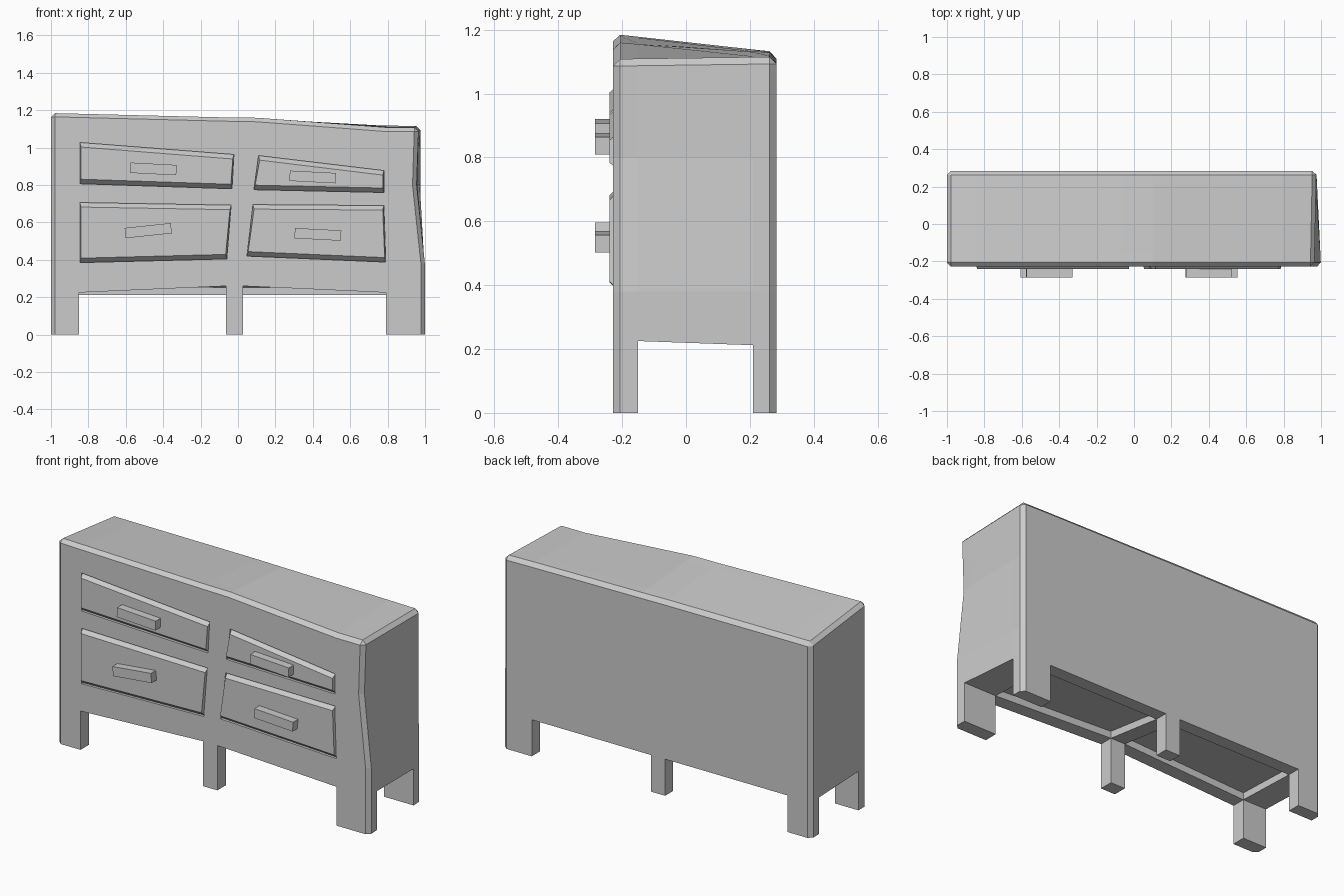
import bpy, bmesh
from math import radians
from mathutils import Matrix

if "Cube" in bpy.data.objects:
    bpy.data.objects.remove(bpy.data.objects["Cube"])


def finish(bm, name):
    bmesh.ops.recalc_face_normals(bm, faces=bm.faces)
    me = bpy.data.meshes.new(name)
    bm.to_mesh(me)
    bm.free()
    ob = bpy.data.objects.new(name, me)
    bpy.context.collection.objects.link(ob)
    return ob


# Cabinet lattice: columns (x), rows (y), rail / top heights per column
XS = [-1, -0.85, -0.065, 0.027, 0.79, 1.0]
YS = [-0.228, -0.15, 0.21, 0.284]
RAIL = [0.225, 0.225, 0.26, 0.26, 0.225, 0.225]
TOP_F = [1.187, 1.183, 1.163, 1.16, 1.108, 1.108]
TOP_B = [1.13, 1.13, 1.127, 1.125, 1.118, 1.115]
RIGHT = {-1: 1.0, 0: 1.0, 1: 1.0, 2: 0.955, 3: 0.965}   # bowed front right corner
FLOOR = 9


def point(i, j, k):
    t = (YS[j] - YS[0]) / (YS[3] - YS[0])
    x = XS[i]
    if i == 5:
        x = RIGHT.get(k, 1.0) * (1 - t) + 0.975 * t
    if k == 3 and i == 3:
        x = 0.1
    rail = RAIL[i] if j < 2 else 0.212
    z = {-1: 0, 0: rail, 1: 0.38, 2: 0.8,
         3: TOP_F[i] * (1 - t) + TOP_B[i] * t, FLOOR: rail + 0.04}[k]
    return x, YS[j], z


def build_cabinet():
    bm = bmesh.new()
    verts = {}

    def v(i, j, k):
        if (i, j, k) not in verts:
            verts[i, j, k] = bm.verts.new(point(i, j, k))
        return verts[i, j, k]

    def quad(*keys):
        bm.faces.new([v(*q) for q in keys])

    # Outer walls
    for k in range(3):
        for i in range(5):
            for j in (0, 3):
                quad((i, j, k), (i + 1, j, k), (i + 1, j, k + 1), (i, j, k + 1))
        for j in range(3):
            for i in (0, 5):
                quad((i, j, k), (i, j + 1, k), (i, j + 1, k + 1), (i, j, k + 1))
    # Top, legs, recessed floors and rails
    for i in range(5):
        for j in range(3):
            ring = [(i, j), (i + 1, j), (i + 1, j + 1), (i, j + 1)]
            quad(*[(*r, 3) for r in ring])
            end = 0
            if i % 2 == 0 and j != 1:
                end = -1
            elif i % 2 == 1 and j == 1:
                end = FLOOR
            quad(*[(*r, end) for r in ring])
            if end:
                for a, b in zip(ring, ring[1:] + ring[:1]):
                    quad((*a, 0), (*b, 0), (*b, end), (*a, end))
    bmesh.ops.recalc_face_normals(bm, faces=bm.faces)
    # Chamfer the top rim and upright corners
    pairs = [((i, j, k), (i, j, k + 1)) for i in (0, 5) for j in (0, 3) for k in range(-1, 3)]
    pairs += [((i, j, 3), (i + 1, j, 3)) for i in range(5) for j in (0, 3)]
    pairs += [((i, j, 3), (i, j + 1, 3)) for i in (0, 5) for j in range(3)]
    edges = [bm.edges.get((verts[a], verts[b])) for a, b in pairs]
    bmesh.ops.bevel(bm, geom=edges, offset=0.022, offset_type='OFFSET',
                    segments=1, profile=0.5, affect='EDGES')
    return finish(bm, "cabinet")


def prism(name, outline, y0, y1, inset=(0, 0)):
    """Outline in x/z (top left, top right, bottom right, bottom left)."""
    bm = bmesh.new()
    back = [bm.verts.new((x, y1, z)) for x, z in outline]
    sx, sz = (1, -1, -1, 1), (-1, -1, 1, 1)
    front = [bm.verts.new((p[0] + a * inset[0], y0, p[1] + b * inset[1]))
             for p, a, b in zip(outline, sx, sz)]
    bm.faces.new(back)
    bm.faces.new(front)
    for n in range(4):
        m = (n + 1) % 4
        bm.faces.new((back[n], back[m], front[m], front[n]))
    return finish(bm, name)


cabinet = build_cabinet()

# Drawers: outline, handle centre and handle tilt
DRAWERS = {
    "upper_left": ([(-0.845, 1.027), (-0.022, 0.963), (-0.032, 0.78), (-0.845, 0.807)],
                   (-0.453, 0.886), 3),
    "upper_right": ([(0.11, 0.957), (0.78, 0.877), (0.78, 0.76), (0.085, 0.775)],
                    (0.40, 0.843), 3),
    "lower_left": ([(-0.845, 0.706), (-0.037, 0.692), (-0.06, 0.405), (-0.845, 0.385)],
                   (-0.48, 0.556), -6),
    "lower_right": ([(0.08, 0.695), (0.78, 0.69), (0.79, 0.388), (0.048, 0.42)],
                    (0.427, 0.536), 3),
}
for side, (outline, (hx, hz), tilt) in DRAWERS.items():
    # Opening in the cabinet front
    cutter = prism(side + "_opening", outline, -0.3, -0.213)
    cutter.hide_render = True
    cutter.hide_viewport = True
    cut = cabinet.modifiers.new(side + "_cut", 'BOOLEAN')
    cut.operation = 'DIFFERENCE'
    cut.solver = 'EXACT'
    cut.object = cutter
    # Chamfered drawer front
    prism(side + "_drawer", outline, -0.24, -0.213, inset=(0.006, 0.024))
    # Block handle
    bm = bmesh.new()
    mat = (Matrix.Translation((hx, -0.26, hz)) @ Matrix.Rotation(radians(tilt), 4, 'Y')
           @ Matrix.Diagonal((0.248, 0.05, 0.055, 1)))
    bmesh.ops.create_cube(bm, size=1, matrix=mat)
    finish(bm, side + "_handle")
